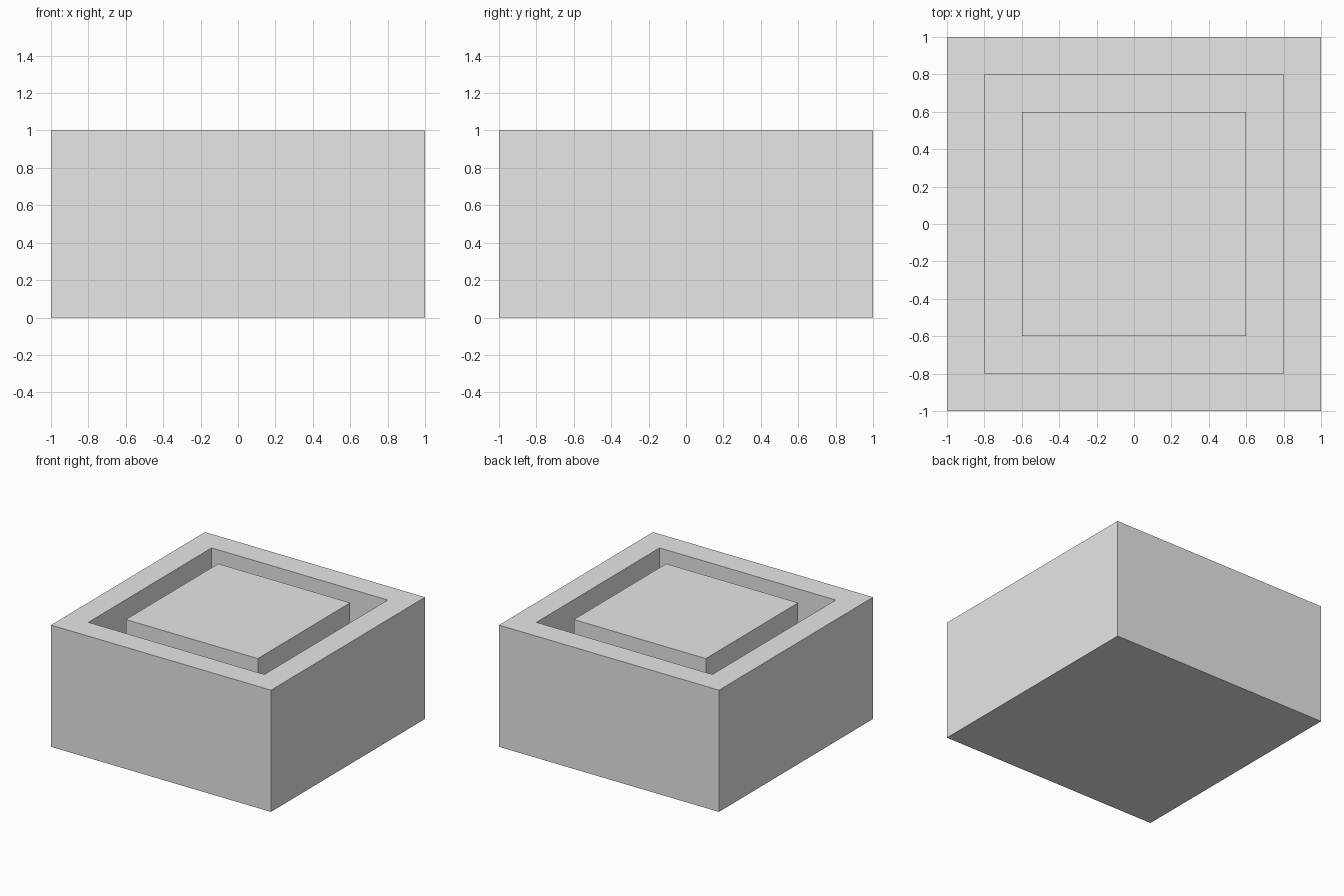
import bpy
import bmesh

old = bpy.data.objects.get("Cube")
if old:
    bpy.data.objects.remove(old, do_unlink=True)

GREY = (0.8, 0.8, 0.8, 1.0)
grey = bpy.data.materials.new("plain grey")
grey.use_nodes = True
grey.diffuse_color = GREY
grey.node_tree.nodes["Principled BSDF"].inputs["Base Color"].default_value = GREY

HEIGHT = 1.0
RIM = 0.2      # rim width
GAP = 0.2      # channel width
FLOOR = 0.2    # thickness left under the channel

# Solid block
bm = bmesh.new()
bmesh.ops.create_cube(bm, size=2)
for v in bm.verts:
    v.co.z = HEIGHT if v.co.z > 0 else 0

# Rim, then channel ring, inset from the top face
top = max(bm.faces, key=lambda f: f.calc_center_median().z)
bmesh.ops.inset_region(bm, faces=[top], thickness=RIM, use_even_offset=True)
ring = bmesh.ops.inset_region(bm, faces=[top], thickness=GAP,
                              use_even_offset=True)["faces"]

# Sink the ring into a square channel around the central block
sunk = bmesh.ops.extrude_face_region(bm, geom=ring)["geom"]
bmesh.ops.delete(bm, geom=[f for f in ring if f.is_valid], context="FACES_ONLY")
bmesh.ops.translate(bm, vec=(0, 0, FLOOR - HEIGHT),
                    verts=[g for g in sunk if isinstance(g, bmesh.types.BMVert)])
bmesh.ops.recalc_face_normals(bm, faces=bm.faces)

mesh = bpy.data.meshes.new("channelled_block")
bm.to_mesh(mesh)
bm.free()
mesh.materials.append(grey)
block = bpy.data.objects.new("channelled_block", mesh)
bpy.context.collection.objects.link(block)
